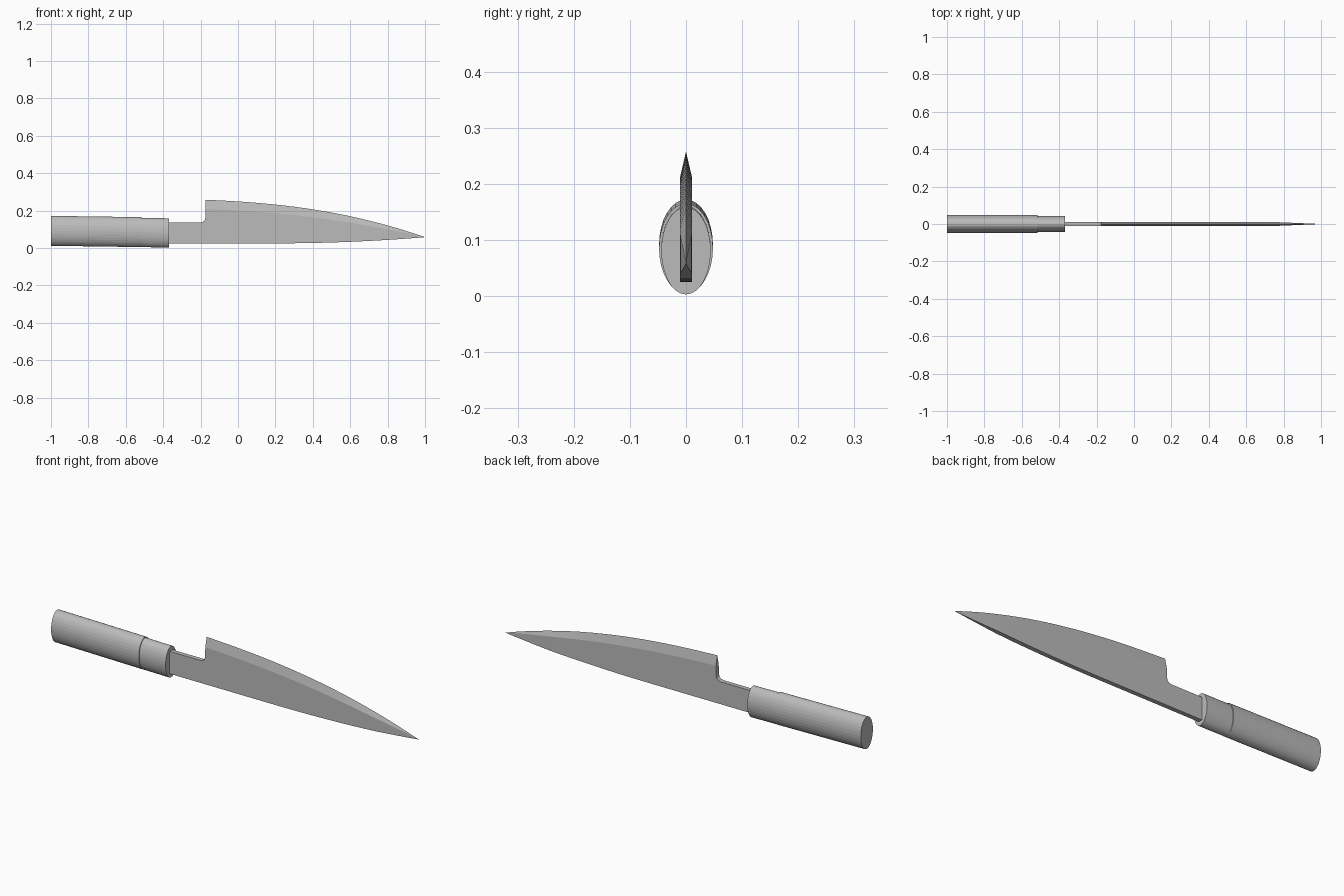
import bpy, bmesh, math

cube = bpy.data.objects.get("Cube")
if cube:
    bpy.data.objects.remove(cube)

steel = bpy.data.materials.new("plain grey")
steel.use_nodes = True
grey = (0.5, 0.5, 0.5, 1)
steel.diffuse_color = grey
steel.node_tree.nodes["Principled BSDF"].inputs["Base Color"].default_value = grey


def loft(name, rings, angle):
    """Skin a row of equal-length rings and cap both ends."""
    bm = bmesh.new()
    rows = [[bm.verts.new(p) for p in ring] for ring in rings]
    n = len(rows[0])
    for a, b in zip(rows, rows[1:]):
        for i in range(n):
            j = (i + 1) % n
            bm.faces.new((a[i], a[j], b[j], b[i]))
    bm.faces.new(rows[0])
    bm.faces.new(rows[-1])
    bmesh.ops.remove_doubles(bm, verts=bm.verts, dist=0.0002)
    bmesh.ops.recalc_face_normals(bm, faces=bm.faces)
    mesh = bpy.data.meshes.new(name)
    bm.to_mesh(mesh)
    bm.free()
    mesh.materials.append(steel)
    obj = bpy.data.objects.new(name, mesh)
    bpy.context.collection.objects.link(obj)
    bpy.ops.object.select_all(action='DESELECT')
    obj.select_set(True)
    bpy.context.view_layer.objects.active = obj
    bpy.ops.object.shade_smooth_by_angle(angle=math.radians(angle))
    return obj


def oval(x, z, ry, rz, sides=32):
    turns = [2 * math.pi * i / sides for i in range(sides)]
    return [(x, ry * math.cos(t), z + rz * math.sin(t)) for t in turns]


def section(x, low, shoulder, top, half, edge):
    """Blade slice: flat spine below, bevel up to the cutting edge."""
    return [(x, -half, low), (x, half, low), (x, half, shoulder),
            (x, edge, top), (x, -edge, top), (x, -half, shoulder)]


# Oval grip and slightly slimmer collar
loft("handle", [oval(-1, 0.092, 0.048, 0.08), oval(-0.515, 0.085, 0.048, 0.08)], 5)
loft("collar", [oval(-0.53, 0.083, 0.044, 0.078), oval(-0.37, 0.081, 0.044, 0.078)], 5)

# Tang with a rounded corner rising into the heel
HALF = 0.011
slices = []
for x, top in [(-0.45, 0.137), (-0.2, 0.137), (-0.187, 0.14), (-0.178, 0.148), (-0.175, 0.16)]:
    slices.append(section(x, 0.025, top - 0.002, top, HALF, HALF))

# Blade curving down to the point, thinning over the last quarter
STEPS = 20
for i in range(STEPS + 1):
    u = i / STEPS
    x = -0.173 + 1.173 * u
    top = 0.258 - 0.05 * u - 0.15 * u ** 2.4
    low = 0.025 + 0.033 * max(0, (x - 0.2) / 0.8) ** 2
    shoulder = top - 0.048 * (1 - u ** 3)
    half = HALF * min(1, (1 - u) / 0.22)
    slices.append(section(x, low, max(low, shoulder), top, half, 0))
loft("blade", slices, 12)
